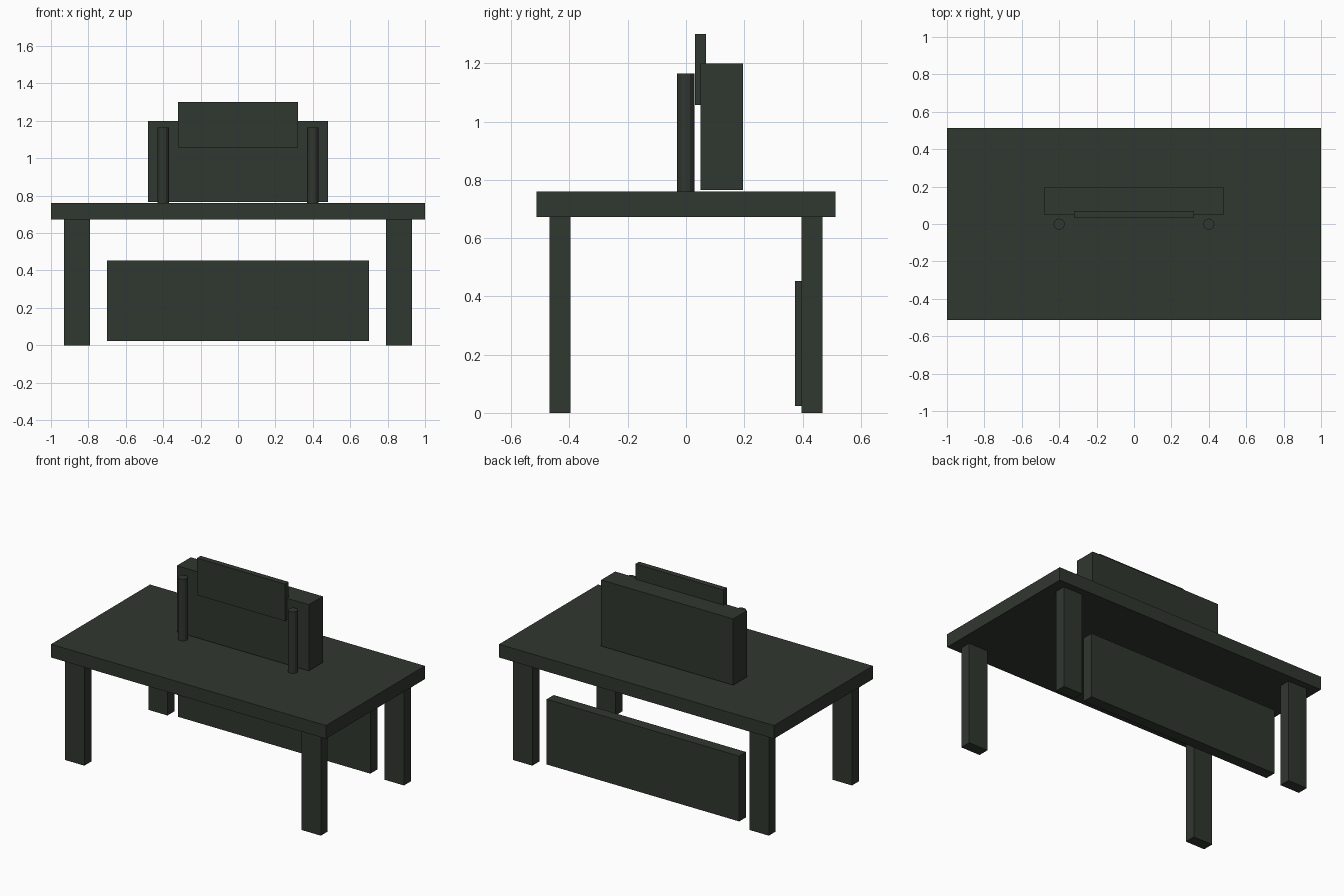
import bpy

if "Cube" in bpy.data.objects:
    bpy.data.objects.remove(bpy.data.objects["Cube"])

mat = bpy.data.materials.new("dark green")
mat.diffuse_color = (0.03, 0.038, 0.029, 1)
mat.use_nodes = True
mat.node_tree.nodes["Principled BSDF"].inputs["Base Color"].default_value = mat.diffuse_color


def finish(name):
    ob = bpy.context.object
    ob.name = name
    ob.data.materials.append(mat)
    return ob


def box(name, x, y, z):
    """Box from (min, max) ranges on each axis."""
    bpy.ops.mesh.primitive_cube_add(size=1, location=[(a + b) / 2 for a, b in (x, y, z)])
    ob = bpy.context.object
    ob.scale = [b - a for a, b in (x, y, z)]
    bpy.ops.object.transform_apply(location=False, rotation=False, scale=True)
    return finish(name)


# Table top
box("table_top", (-1, 1), (-0.514, 0.514), (0.673, 0.76))

# Four legs
for sx, side in ((-1, "left"), (1, "right")):
    for sy, end in ((-1, "front"), (1, "back")):
        x = sorted((sx * 0.79, sx * 0.93))
        y = sorted((sy * 0.396, sy * 0.468))
        box(f"{end}_{side}_leg", x, y, (0, 0.673))

# Low panel between the back legs
box("modesty_panel", (-0.7, 0.7), (0.375, 0.447), (0.024, 0.453))

# Upright block standing just clear of the table, with its front plate
box("upright_block", (-0.48, 0.48), (0.05, 0.195), (0.765, 1.2))
box("front_plate", (-0.32, 0.32), (0.031, 0.069), (1.057, 1.3))

# Two round posts in front of the block
for sx, side in ((-1, "left"), (1, "right")):
    bpy.ops.mesh.primitive_cylinder_add(vertices=12, radius=0.03, depth=0.405,
                                        location=(sx * 0.4, -0.001, 0.9625))
    finish(f"{side}_post")
